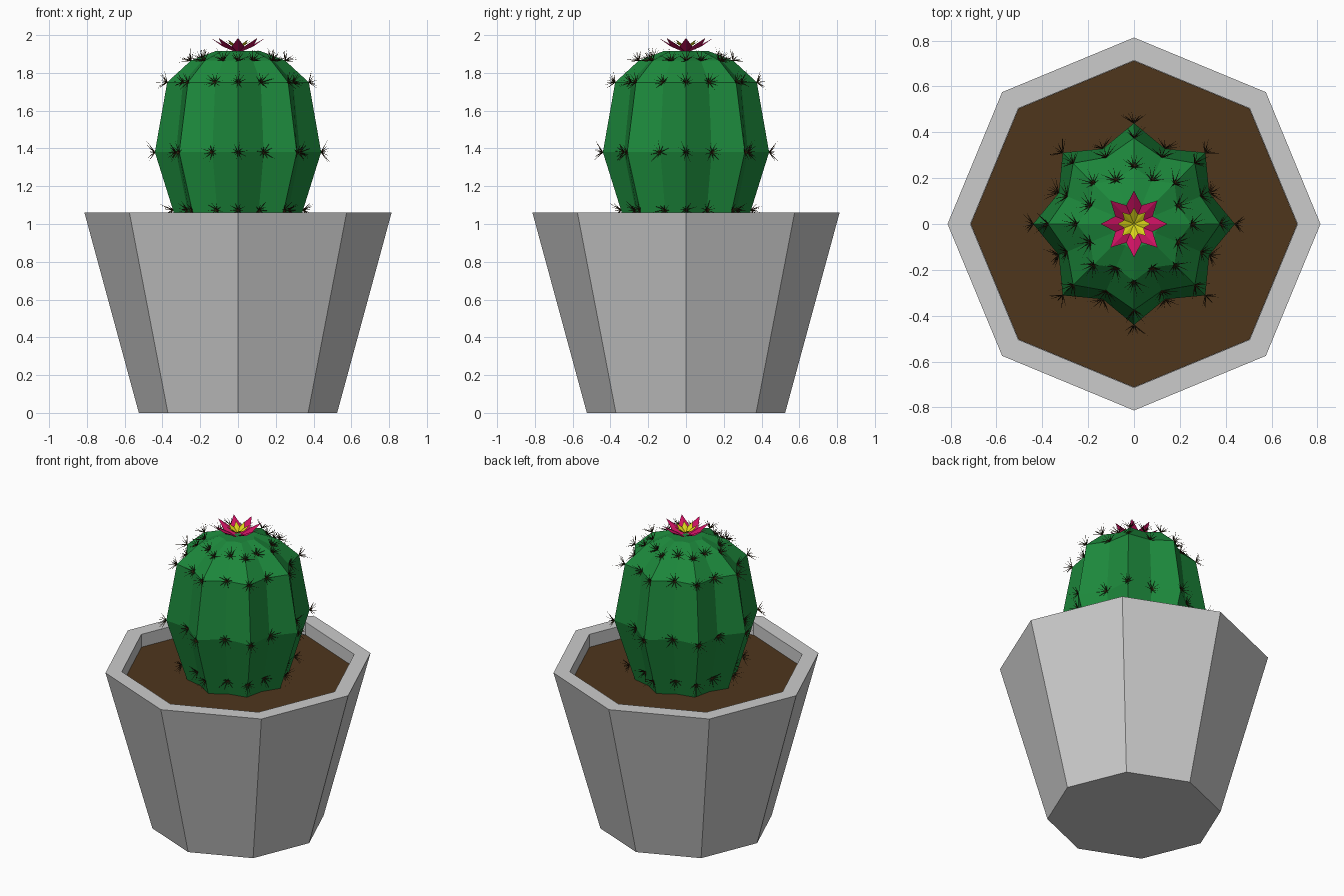
import bpy, bmesh, math, random
from mathutils import Vector

if "Cube" in bpy.data.objects:
    bpy.data.objects.remove(bpy.data.objects["Cube"])

random.seed(4)
N = 8


def material(name, color):
    m = bpy.data.materials.new(name)
    m.diffuse_color = (*color, 1)
    m.use_nodes = True
    m.node_tree.nodes["Principled BSDF"].inputs["Base Color"].default_value = m.diffuse_color
    return m


def finish(bm, name, mat=None, recalc=True):
    if recalc:
        bmesh.ops.recalc_face_normals(bm, faces=bm.faces[:])
    me = bpy.data.meshes.new(name)
    bm.to_mesh(me)
    bm.free()
    ob = bpy.data.objects.new(name, me)
    bpy.context.collection.objects.link(ob)
    if mat:
        me.materials.append(mat)
    return ob


def polar(r, i, n, z):
    a = 2 * math.pi * i / n
    return Vector((r * math.cos(a), r * math.sin(a), z))


def loft(rings, cap_start=True, cap_end=True):
    """Rings of points joined into flat faces."""
    bm = bmesh.new()
    loops = [[bm.verts.new(p) for p in ring] for ring in rings]
    for a, b in zip(loops, loops[1:]):
        for i in range(len(a)):
            j = (i + 1) % len(a)
            bm.faces.new((a[i], a[j], b[j], b[i]))
    if cap_start:
        bm.faces.new(loops[0][::-1])
    if cap_end:
        bm.faces.new(loops[-1])
    return bm


def octagons(profile):
    return [[polar(r, i, N, z) for i in range(N)] for r, z in profile]


green = material("cactus_green", (0.012, 0.25, 0.045))
brown = material("soil_brown", (0.077, 0.037, 0.012))
dark = material("spine_brown", (0.03, 0.015, 0.004))
pink = material("petal_pink", (0.6, 0.006, 0.12))
yellow = material("flower_yellow", (0.7, 0.65, 0.01))

# Pot and soil
finish(loft(octagons([(0.525, 0), (0.813, 1.06), (0.713, 1.06), (0.713, 0.95)])), "pot")
finish(loft(octagons([(0.712, 0.96), (0.712, 0.975)])), "soil", brown)

# Ribbed cactus body: (ridge radius, valley radius, height)
PROFILE = [(0.31, 0.265, 0.965), (0.44, 0.355, 1.38), (0.375, 0.315, 1.75),
           (0.25, 0.205, 1.865), (0.12, 0.1, 1.915)]


def ribbed(ridge, valley, z):
    return [polar(valley if i % 2 else ridge, i, 2 * N, z) for i in range(2 * N)]


body = loft([ribbed(*p) for p in PROFILE])
finish(body, "cactus_body", green)

# Spine clusters: thin needles fanning out from every ridge and valley
bm = bmesh.new()


def needle(base, direction, length, radius=0.003):
    side = direction.orthogonal().normalized()
    up = direction.cross(side)
    foot = [bm.verts.new(base + radius * (side * math.cos(t) + up * math.sin(t)))
            for t in (0, 2.094, 4.189)]
    tip = bm.verts.new(base + direction * length)
    for i in range(3):
        bm.faces.new((foot[i], foot[(i + 1) % 3], tip))


# (ridge radius, valley radius, height, outward tilt)
ROWS = [(0.345, 0.29, 1.075, -0.2), (0.44, 0.355, 1.38, 0.05),
        (0.375, 0.315, 1.75, 0.4), (0.25, 0.205, 1.865, 1.2)]
for ridge, valley, z, tilt in ROWS:
    for p in ribbed(ridge, valley, z):
        normal = Vector((p.x, p.y, 0)).normalized()
        normal = (normal + Vector((0, 0, tilt))).normalized()
        side = normal.orthogonal().normalized()
        up = normal.cross(side)
        turn = random.uniform(0, 6.28)
        for k in range(10):
            t = turn + k * math.tau / 10
            spread = random.uniform(0.7, 1.9)
            d = (normal + spread * (side * math.cos(t) + up * math.sin(t))).normalized()
            needle(p, d, random.uniform(0.05, 0.08))
finish(bm, "cactus_spines", dark)


# Flower: two star-shaped cups
def star_cup(name, mat, z0, tip, notch):
    bm = bmesh.new()
    centre = bm.verts.new((0, 0, z0))
    rim = [bm.verts.new(polar(*((notch if i % 2 else tip)[:1]), i, 2 * N,
                              (notch if i % 2 else tip)[1])) for i in range(2 * N)]
    for i in range(2 * N):
        bm.faces.new((centre, rim[i], rim[(i + 1) % (2 * N)]))
    finish(bm, name, mat, recalc=False)


star_cup("outer_petals", pink, 1.905, (0.145, 1.985), (0.088, 1.94))
star_cup("flower_heart", yellow, 1.925, (0.072, 1.975), (0.045, 1.95))
